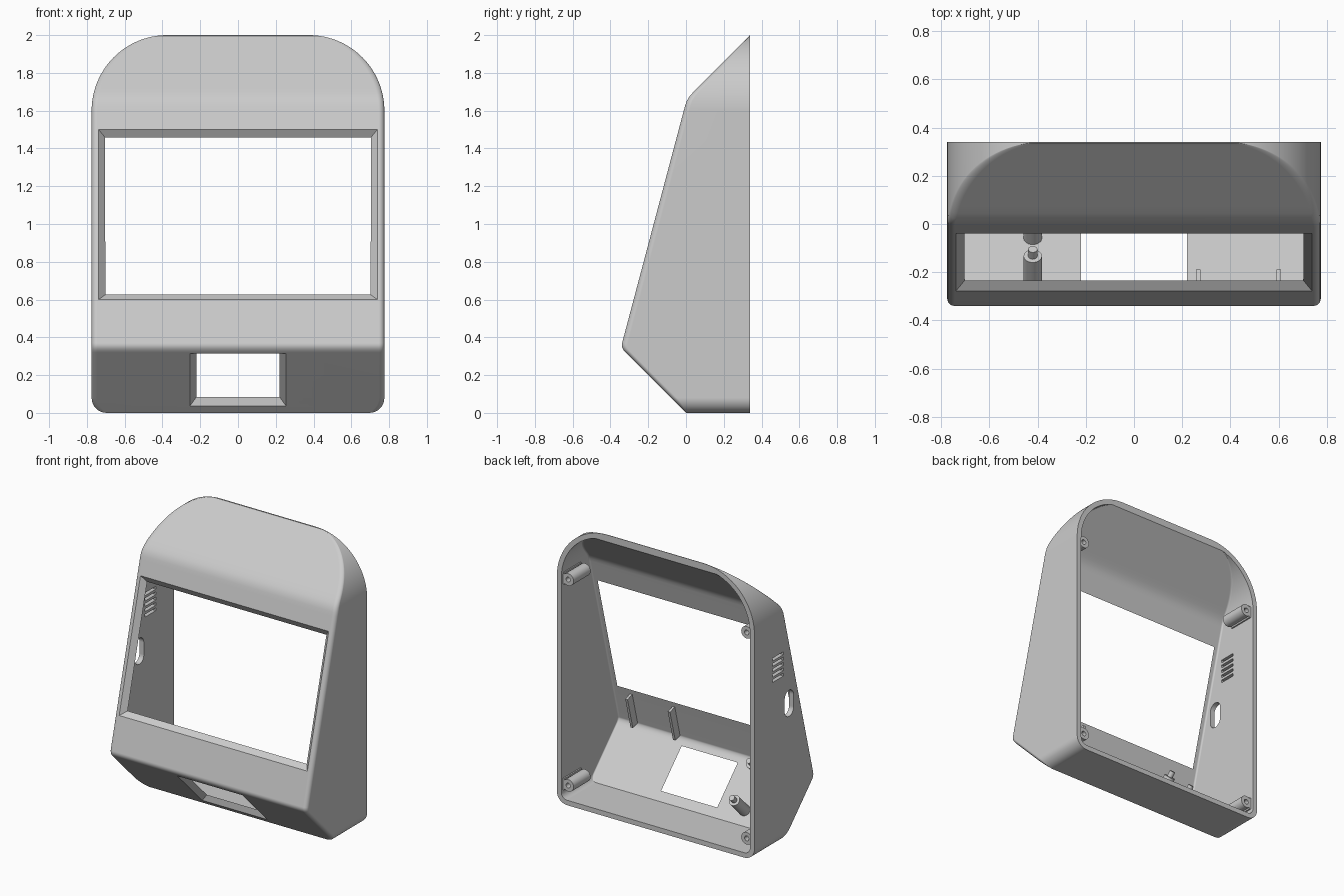
import bpy
import bmesh
from math import sin, cos, pi, radians
from mathutils import Matrix, Vector

cube = bpy.data.objects.get("Cube")
if cube:
    bpy.data.objects.remove(cube, do_unlink=True)

WALL = 0.035
BACK = 0.34

grey = bpy.data.materials.new("light grey plastic")
grey.use_nodes = True
colour = (0.6, 0.6, 0.6, 1)
grey.diffuse_color = colour
for node in grey.node_tree.nodes:
    if node.type == 'BSDF_PRINCIPLED':
        node.inputs["Base Color"].default_value = colour


def finish(name, bm, matrix=Matrix()):
    bm.transform(matrix)
    bmesh.ops.recalc_face_normals(bm, faces=bm.faces[:])
    mesh = bpy.data.meshes.new(name)
    bm.to_mesh(mesh)
    bm.free()
    mesh.materials.append(grey)
    obj = bpy.data.objects.new(name, mesh)
    bpy.context.scene.collection.objects.link(obj)
    return obj


def frame(origin, u, v, n):
    m = Matrix((u, v, n)).transposed().to_4x4()
    m.translation = Vector(origin)
    return m


# Working planes: upper front panel, lower front panel, right wall, rear
slope = Vector((0, 0.345, 1.3)).normalized()
FRONT = frame((0, -0.345, 0.345), (1, 0, 0), slope, (0, -slope.z, slope.y))
d = 0.5 ** 0.5
LOWER = frame((0, -0.345, 0.345), (1, 0, 0), (0, d, -d), (0, -d, -d))
SIDE = frame((-0.775, 0, 0), (0, 1, 0), (0, 0, 1), (-1, 0, 0))
REAR = frame((0, 0, 0), (1, 0, 0), (0, 0, 1), (0, 1, 0))


def soft_max(a, b, k):
    h = max(k - abs(a - b), 0) / k
    return max(a, b) + h * h * k / 4


def front_depth(z, offset):
    """Depth of the folded front at height z, moved inward by offset."""
    top = z - 1.66 + offset / d
    middle = -0.345 + (z - 0.345) * slope.y / slope.z + offset / slope.z
    bottom = -z + offset / d
    return soft_max(soft_max(top, middle, 0.025), bottom, 0.032)


def folded_body(name, inset, back, fillet):
    """Solid with rounded-rectangle outline, folded front and flat rear."""
    half, low, high = 0.775 - inset, 0.08 - inset, 0.4 - inset
    rows = []
    for i in range(9):
        a = pi / 2 * i / 8
        rows.append((inset + low * (1 - cos(a)), half - low * (1 - sin(a)), sin(a)))
    for z in (0.2, 0.32, 0.33, 0.338, 0.345, 0.352, 0.36, 0.37, 1.0):
        rows.append((z, half, 1))
    for i in range(25):
        a = pi / 2 * i / 24
        rows.append((1.6 + high * sin(a), half - high * (1 - cos(a)), cos(a)))
    bm = bmesh.new()
    grid = []
    for z, w, nx in rows:
        y = min(front_depth(z, inset), back - 0.004)
        side = [(w, back)]
        for k in range(7):
            a = pi / 2 * k / 6
            drop = fillet * (1 - sin(a)) * nx * nx
            side.append((w - fillet * (1 - cos(a)), min(y + drop, back - 0.003)))
        loop = side + [(-x, yy) for x, yy in reversed(side)]
        grid.append([bm.verts.new((x, yy, z)) for x, yy in loop])
    count = len(grid[0])
    for a, b in zip(grid, grid[1:]):
        for j in range(count):
            k = (j + 1) % count
            bm.faces.new((a[j], a[k], b[k], b[j]))
    bm.faces.new(grid[0])
    bm.faces.new(grid[-1])
    return finish(name, bm)


def block(name, matrix, u, v, n, taper=0, rounding=0):
    """Box given by ranges in a working plane; taper widens it outward."""
    bm = bmesh.new()
    bmesh.ops.create_cube(bm, size=1)
    for p in bm.verts:
        depth = n[1] if p.co.z > 0 else n[0]
        grow = taper * depth
        p.co = (u[1] + grow if p.co.x > 0 else u[0] - grow,
                v[1] + grow if p.co.y > 0 else v[0] - grow, depth)
    if rounding:
        edges = [e for e in bm.edges if abs(e.verts[0].co.z - e.verts[1].co.z) > 0.01]
        bmesh.ops.bevel(bm, geom=edges, offset=rounding, segments=8,
                        profile=0.5, affect='EDGES')
    return finish(name, bm, matrix)


def lathe(name, matrix, profile):
    bm = bmesh.new()
    verts = [bm.verts.new((r, 0, z)) for r, z in profile]
    edges = [bm.edges.new(pair) for pair in zip(verts, verts[1:])]
    bmesh.ops.spin(bm, geom=verts + edges, cent=(0, 0, 0), axis=(0, 0, 1),
                   angle=2 * pi, steps=24, use_merge=True)
    bmesh.ops.remove_doubles(bm, verts=bm.verts[:], dist=0.0001)
    return finish(name, bm, matrix)


def apply_modifier(obj, mod):
    bpy.context.view_layer.objects.active = obj
    bpy.ops.object.modifier_apply(modifier=mod.name)


def cut(obj, cutter):
    cutter.hide_render = True
    mod = obj.modifiers.new("cut", 'BOOLEAN')
    mod.operation = 'DIFFERENCE'
    mod.solver = 'EXACT'
    mod.object = cutter
    apply_modifier(obj, mod)
    bpy.data.objects.remove(cutter, do_unlink=True)


# Hollow housing, open at the rear
housing = folded_body("housing", 0, BACK, 0.03)
cut(housing, folded_body("cavity", WALL, 0.5, 0.012))

# Chamfered screen window and lower opening
through = (-0.06, 0.02)
cut(housing, block("screen_window", FRONT, (-0.738, 0.738), (0.264, 1.195), through, taper=1))
cut(housing, block("lower_opening", LOWER, (-0.255, 0.255), (0.042, 0.438), through, taper=1))

# Card slot in the lower panel
cut(housing, block("card_slot", LOWER, (-0.63, -0.49), (0.127, 0.19), through))

# Oblong port and vents in the right wall
cut(housing, block("side_port", SIDE, (-0.098, 0.002), (0.875, 1.06), through, rounding=0.0495))
for i in range(5):
    z = 1.195 + i * 0.038
    cut(housing, block("vent", SIDE, (0.017, 0.137), (z - 0.01, z + 0.01), through))

parts = [housing]

# Rear screw posts with webs to the walls
for side, label in ((1, "left"), (-1, "right")):
    for z, level in ((0.13, "lower"), (1.59, "upper")):
        spot = REAR @ Matrix.Translation((side * 0.7, z, 0.32))
        parts.append(lathe(f"{level}_{label}_screw_post", spot,
                           [(0, -0.12), (0.017, -0.12), (0.017, 0), (0.043, 0),
                            (0.043, -0.19), (0, -0.19)]))
        span = sorted((side * 0.03, side * 0.05))
        parts.append(block(f"{level}_{label}_post_web", spot, span,
                           (-0.042, 0.042), (-0.19, -0.001)))

# Stepped pegs behind the lower panel
for v, label in ((0.1, "upper"), (0.37, "lower")):
    parts.append(lathe(f"{label}_peg", LOWER @ Matrix.Translation((-0.42, v, 0)),
                       [(0, -0.02), (0.038, -0.02), (0.038, -0.2), (0.019, -0.2),
                        (0.019, -0.24), (0, -0.24)]))

# Ribs behind the strip under the screen
for x, label in ((0.267, "inner"), (0.6, "outer")):
    parts.append(block(f"{label}_rib", FRONT, (x - 0.009, x + 0.009),
                       (0.03, 0.262), (-0.092, -0.025)))

# Smooth shading with crisp corners
bpy.ops.object.select_all(action='DESELECT')
for part in parts:
    part.select_set(True)
bpy.context.view_layer.objects.active = housing
bpy.ops.object.shade_smooth_by_angle(angle=radians(25))
weighted = housing.modifiers.new("weighted normals", 'WEIGHTED_NORMAL')
weighted.keep_sharp = True
